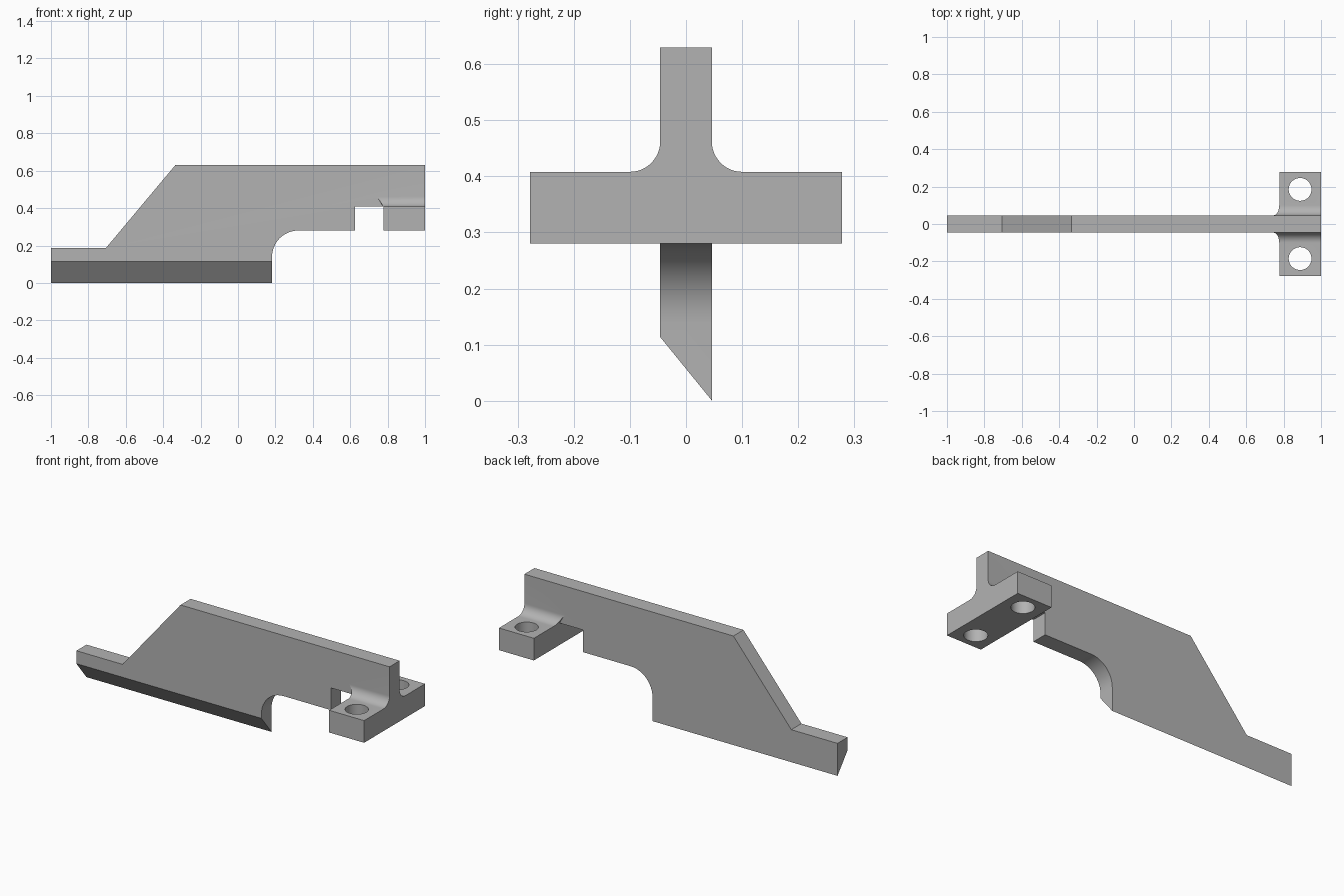
import bpy, bmesh
from math import sin, cos, pi, radians
from mathutils import Vector

cube = bpy.data.objects.get("Cube")
if cube:
    bpy.data.objects.remove(cube, do_unlink=True)

HALF = 0.046          # half thickness of the plate
TOP = 0.63
FOOT_X, FOOT_Y = 0.777, 0.278
FOOT_LOW, FOOT_TOP = 0.28, 0.408
FILLET = 0.054

metal = bpy.data.materials.new("grey metal")
metal.use_nodes = True
grey = (0.45, 0.45, 0.45, 1)
metal.diffuse_color = grey
metal.node_tree.nodes["Principled BSDF"].inputs["Base Color"].default_value = grey


def arc(cx, cy, r, start, end, n=12):
    return [(cx + r * cos(start + (end - start) * i / n),
             cy + r * sin(start + (end - start) * i / n)) for i in range(n + 1)]


def finish(bm, name):
    bmesh.ops.recalc_face_normals(bm, faces=bm.faces)
    mesh = bpy.data.meshes.new(name)
    bm.to_mesh(mesh)
    bm.free()
    mesh.materials.append(metal)
    obj = bpy.data.objects.new(name, mesh)
    bpy.context.collection.objects.link(obj)
    return obj


def extrude(points, offset):
    bm = bmesh.new()
    face = bm.faces.new([bm.verts.new(p) for p in points])
    ext = bmesh.ops.extrude_face_region(bm, geom=[face])
    moved = [v for v in ext["geom"] if isinstance(v, bmesh.types.BMVert)]
    bmesh.ops.translate(bm, verts=moved, vec=offset)
    return bm


def combine(target, other, operation):
    mod = target.modifiers.new(other.name, "BOOLEAN")
    mod.object, mod.operation, mod.solver = other, operation, "EXACT"
    bpy.context.view_layer.objects.active = target
    bpy.ops.object.modifier_apply(modifier=mod.name)
    bpy.data.objects.remove(other, do_unlink=True)


# Upright plate with a slanted shoulder, rounded step and notch
outline = [(-1, 0), (0.182, 0)]
outline += arc(0.322, 0.14, 0.14, pi, pi / 2)
outline += [(0.625, FOOT_LOW), (0.625, FOOT_TOP), (1, FOOT_TOP),
            (1, TOP), (-0.335, TOP), (-0.705, 0.188), (-1, 0.188)]
bm = extrude([(x, -HALF, z) for x, z in outline], (0, 2 * HALF, 0))
# Sharpened lower edge
bmesh.ops.bisect_plane(bm, geom=bm.verts[:] + bm.edges[:] + bm.faces[:],
                       plane_co=(0, HALF, 0.0005),
                       plane_no=Vector((0, -0.113, -2 * HALF)).normalized(),
                       clear_outer=True)
bmesh.ops.holes_fill(bm, edges=[e for e in bm.edges if e.is_boundary])
plate = finish(bm, "plate")

# Cross foot with filleted neck
side = [(HALF, TOP)]
side += arc(HALF + FILLET, FOOT_TOP + FILLET, FILLET, pi, 1.5 * pi)
side += [(FOOT_Y, FOOT_TOP), (FOOT_Y, FOOT_LOW)]
section = side + [(-y, z) for y, z in reversed(side)]
foot = finish(extrude([(FOOT_X, y, z) for y, z in section],
                      (1 - FOOT_X, 0, 0)), "foot")

# Screw holes
for s in (-1, 1):
    ring = arc(0.888, s * 0.185, 0.061, 0, 2 * pi, 48)[:-1]
    hole = finish(extrude([(x, y, 0.2) for x, y in ring], (0, 0, 0.3)), "hole")
    hole.hide_render = True
    combine(foot, hole, "DIFFERENCE")

# Flared ends of the neck fillets
for s in (-1, 1):
    curve = arc(HALF + FILLET, FOOT_TOP + FILLET, FILLET, 1.5 * pi, pi)
    bm = bmesh.new()
    back, front = [], []
    for i, (y, z) in enumerate(curve):
        t = i / (len(curve) - 1)
        front.append(bm.verts.new((FOOT_X - 0.001 - 0.034 * t ** 2, s * y, z)))
        back.append(bm.verts.new((FOOT_X + 0.01, s * y, z)))
    front.append(bm.verts.new((FOOT_X - 0.001, s * HALF, FOOT_TOP)))
    back.append(bm.verts.new((FOOT_X + 0.01, s * HALF, FOOT_TOP)))
    n = len(front)
    for i in range(n):
        j = (i + 1) % n
        bm.faces.new((front[i], front[j], back[j], back[i]))
    for i in range(n - 2):
        bm.faces.new((front[-1], front[i], front[i + 1]))
    bm.faces.new(back)
    combine(foot, finish(bm, "flare"), "UNION")

# Join into one solid body
combine(plate, foot, "UNION")
plate.name = "bracket_body"
bm = bmesh.new()
bm.from_mesh(plate.data)
bmesh.ops.remove_doubles(bm, verts=bm.verts, dist=0.0002)
bmesh.ops.dissolve_limit(bm, angle_limit=radians(0.5), verts=bm.verts, edges=bm.edges)
bm.to_mesh(plate.data)
bm.free()
for o in bpy.context.selected_objects:
    o.select_set(False)
plate.select_set(True)
bpy.context.view_layer.objects.active = plate
bpy.ops.object.shade_smooth_by_angle(angle=radians(30))
